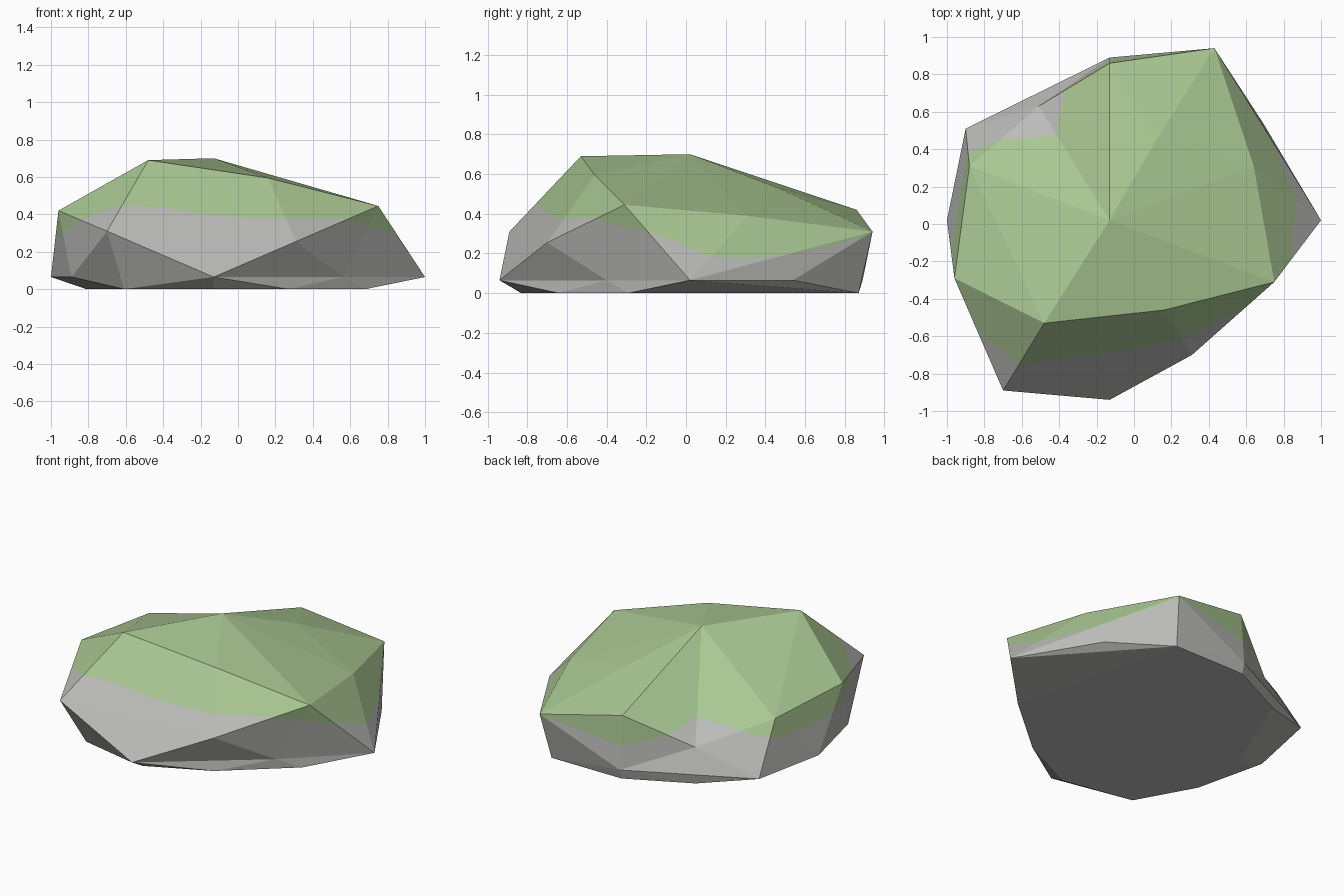
import bpy
import bmesh
from math import atan2, degrees
from mathutils import Vector

if "Cube" in bpy.data.objects:
    bpy.data.objects.remove(bpy.data.objects["Cube"], do_unlink=True)


def make_material(name, colour):
    material = bpy.data.materials.new(name)
    material.use_nodes = True
    material.diffuse_color = (*colour, 1)
    material.node_tree.nodes["Principled BSDF"].inputs["Base Color"].default_value = (*colour, 1)
    return material


# Corners of the boulder, grouped by tier
CROWN = [(-.48, -.53, .69), (-.13, .02, .7), (.12, .45, .535), (.16, -.46, .595)]
SHOULDER = [(-.96, -.29, .42), (-.88, .31, .39), (-.13, .86, .42), (.43, .94, .31),
            (.64, .31, .39), (.75, -.31, .445), (.31, -.7, .255), (-.7, -.89, .31)]
SKIRT = [(-.13, -.94), (-.89, -.45), (-1, .02), (-.9, .51), (-.13, .89), (.69, .54), (1, .02)]
BASE = [(-.61, -.74), (-.13, -.83), (.27, -.64), (.68, -.29), (.39, .87),
        (-.13, .87), (-.54, .67), (-.81, .02)]

# Shallow hollows: hull position, then the position it is pressed in to
HOLLOWS = [((-.54, .02, .56), (-.54, .02, .505)),
           ((-.36, .4, .51), (-.36, .4, .48)),
           ((.28, .02, .55), (.28, .02, .52)),
           ((-.55, .72, .4), (-.51, .63, .22)),
           ((.62, -.46, .065), (.56, -.4, .065))]

# Lower edge of the moss: direction in degrees, height
MOSS_EDGE = [(-180, .26), (-160, .29), (-142, .39), (-129, .45), (-121, .44), (-100, .39),
             (-65, .37), (-41, .38), (-23, .33), (-8, .29), (8, .18), (33, .18),
             (52, .24), (66, .3), (98, .22), (119, .3), (130, .34), (145, .33),
             (160, .27), (180, .26)]


def above_moss_edge(point):
    """Signed height of a point over the wavy moss edge."""
    angle = degrees(atan2(point.y, point.x))
    for (a, low), (b, high) in zip(MOSS_EDGE, MOSS_EDGE[1:]):
        if a <= angle <= b:
            return point.z - low - (high - low) * (angle - a) / (b - a)
    return point.z - MOSS_EDGE[0][1]


# Faceted boulder: hull around the corners, then press the hollows in
bm = bmesh.new()
corners = CROWN + SHOULDER + [(x, y, .065) for x, y in SKIRT] + [(x, y, 0) for x, y in BASE]
for corner in corners:
    bm.verts.new(corner)
pressed = [(bm.verts.new(start), Vector(end)) for start, end in HOLLOWS]
bmesh.ops.convex_hull(bm, input=bm.verts[:])
for vert, end in pressed:
    vert.co = end
bmesh.ops.delete(bm, geom=[v for v in bm.verts if not v.link_faces], context='VERTS')

# Divide the flat facets so that the moss edge can wander across them
bmesh.ops.subdivide_edges(bm, edges=bm.edges[:], cuts=4, use_grid_fill=True)
bmesh.ops.triangulate(bm, faces=bm.faces[:])

# Cut the surface along the moss edge
cut_verts = set()
for edge in bm.edges[:]:
    start, end = edge.verts
    f, g = above_moss_edge(start.co), above_moss_edge(end.co)
    if f * g < 0:
        cut_verts.add(bmesh.utils.edge_split(edge, start, f / (f - g))[1])
for face in bm.faces[:]:
    pair = [v for v in face.verts if v in cut_verts]
    if len(pair) == 2:
        bmesh.utils.face_split(face, *pair)

# Moss on the faces above the edge, stone below
for face in bm.faces:
    face.smooth = False
    heights = [above_moss_edge(v.co) for v in face.verts if v not in cut_verts]
    face.material_index = int(bool(heights) and sum(heights) > 0)
bmesh.ops.recalc_face_normals(bm, faces=bm.faces[:])

mesh = bpy.data.meshes.new("mossy_boulder")
bm.to_mesh(mesh)
bm.free()
mesh.materials.append(make_material("grey stone", (.5, .5, .49)))
mesh.materials.append(make_material("green moss", (.4, .57, .29)))
boulder = bpy.data.objects.new("mossy_boulder", mesh)
bpy.context.collection.objects.link(boulder)
